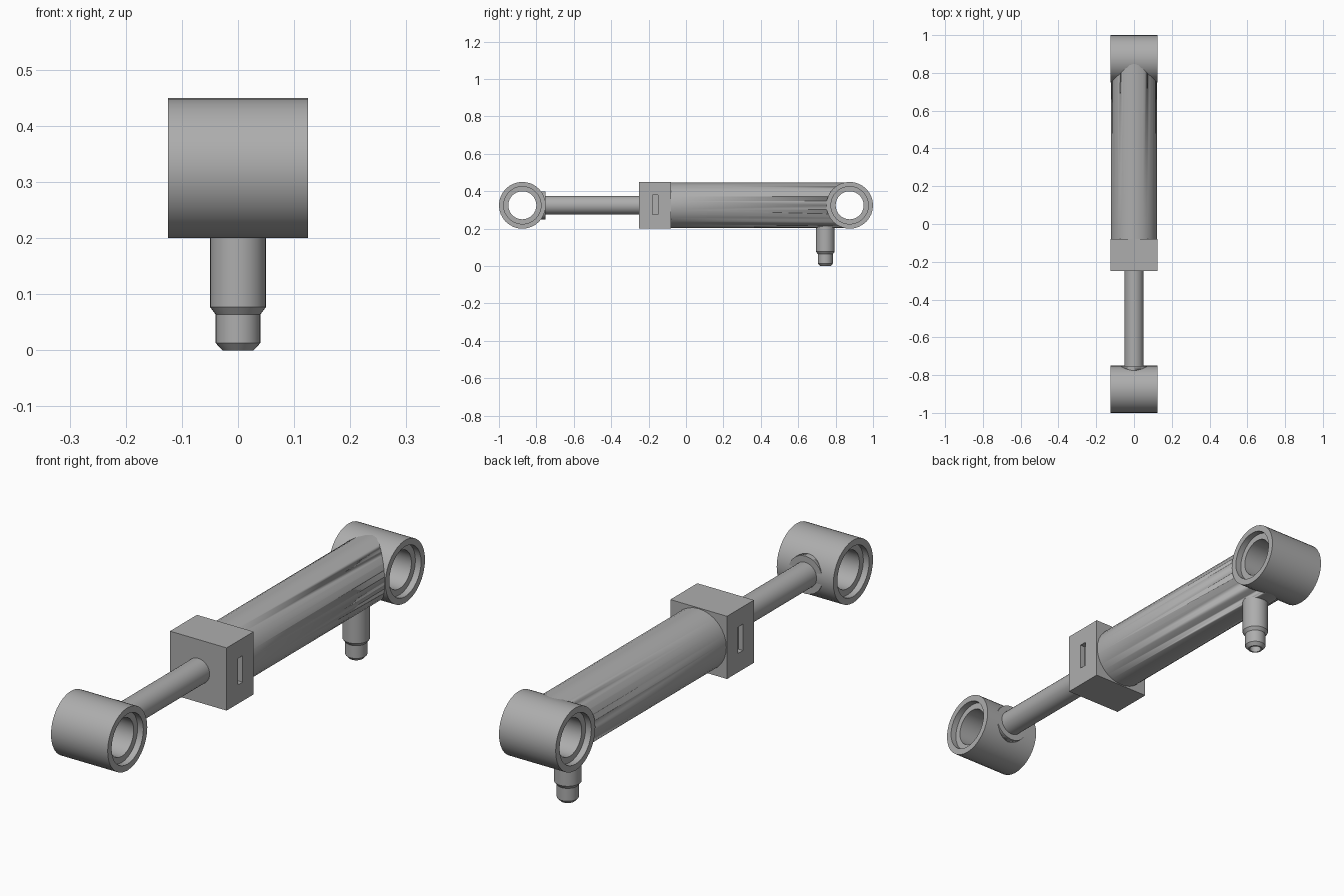
import bpy, bmesh, math
from mathutils import Matrix, Vector

cube = bpy.data.objects.get("Cube")
if cube:
    bpy.data.objects.remove(cube, do_unlink=True)

AXIS_Z = 0.325
EYE_Y = 0.875

steel = bpy.data.materials.new("grey steel")
steel.use_nodes = True
GREY = (0.42, 0.42, 0.42, 1)
steel.diffuse_color = GREY
steel.node_tree.nodes["Principled BSDF"].inputs["Base Color"].default_value = GREY


def finish(name, bm, smooth=True):
    bmesh.ops.recalc_face_normals(bm, faces=bm.faces)
    mesh = bpy.data.meshes.new(name)
    bm.to_mesh(mesh)
    bm.free()
    mesh.materials.append(steel)
    ob = bpy.data.objects.new(name, mesh)
    bpy.context.collection.objects.link(ob)
    if smooth:
        bpy.ops.object.select_all(action='DESELECT')
        ob.select_set(True)
        bpy.context.view_layer.objects.active = ob
        bpy.ops.object.shade_smooth_by_angle(angle=math.radians(30))
    return ob


def lathe(name, profile, axis, origin, closed=False, sides=32):
    """Revolve (radius, distance) points about an axis through the origin."""
    bm = bmesh.new()
    turn = Vector((0, 0, 1)).rotation_difference(Vector(axis)).to_matrix().to_4x4()
    place = Matrix.Translation(origin) @ turn
    rings = []
    for r, d in profile:
        ring = []
        for i in range(sides):
            a = math.tau * i / sides
            ring.append(bm.verts.new(place @ Vector((r * math.cos(a), r * math.sin(a), d))))
        rings.append(ring)
    pairs = list(zip(rings, rings[1:]))
    if closed:
        pairs.append((rings[-1], rings[0]))
    else:
        bm.faces.new(rings[0])
        bm.faces.new(rings[-1])
    for low, high in pairs:
        for i in range(sides):
            j = (i + 1) % sides
            bm.faces.new((low[i], low[j], high[j], high[i]))
    return finish(name, bm)


def cut(ob, cutter):
    """Subtract the cutter and apply the result."""
    mod = ob.modifiers.new("cut", 'BOOLEAN')
    mod.operation = 'DIFFERENCE'
    mod.solver = 'EXACT'
    mod.object = cutter
    bpy.context.view_layer.objects.active = ob
    bpy.ops.object.modifier_apply(modifier=mod.name)
    bpy.data.objects.remove(cutter, do_unlink=True)


def eye_cutter(y):
    return lathe("eye_cutter", [(0.118, -0.2), (0.118, 0.2)], (1, 0, 0), (0, y, AXIS_Z))


# Mounting eyes with a stepped bore
EYE = [(0.125, -0.125), (0.125, 0.125), (0.1, 0.125), (0.1, 0.1), (0.075, 0.1),
       (0.075, -0.1), (0.1, -0.1), (0.1, -0.125)]
for name, y in (("rod_eye", -EYE_Y), ("barrel_eye", EYE_Y)):
    lathe(name, EYE, (1, 0, 0), (0, y, AXIS_Z), closed=True)

# Barrel, ending against its eye
barrel = lathe("barrel", [(0.122, -0.09), (0.122, EYE_Y)], (0, 1, 0), (0, 0, AXIS_Z))
cut(barrel, eye_cutter(EYE_Y))

# Rod with a welded collar at its eye
rod = lathe("piston_rod", [(0.075, -0.84), (0.075, -0.752), (0.05, -0.752), (0.05, -0.22)],
            (0, 1, 0), (0, 0, AXIS_Z))
cut(rod, eye_cutter(-EYE_Y))


def box(name, size, centre):
    bm = bmesh.new()
    bmesh.ops.create_cube(bm, size=1)
    bmesh.ops.transform(bm, matrix=Matrix.Translation(centre) @ Matrix.Diagonal((*size, 1)),
                        verts=bm.verts)
    return finish(name, bm, smooth=False)


# Square gland block with a slot in each side
block = box("gland_block", (0.25, 0.17, 0.25), (0, -0.165, AXIS_Z))
for side in (-1, 1):
    cut(block, box("slot_cutter", (0.04, 0.03, 0.105), (side * 0.125, -0.165, AXIS_Z + 0.003)))

# Stepped hose port under the barrel with a blind hole at its tip
lathe("hose_port", [(0.022, 0.03), (0.022, 0), (0.028, 0), (0.04, 0.013), (0.04, 0.064),
                    (0.05, 0.077), (0.05, 0.23)], (0, 0, 1), (0, 0.745, 0))
